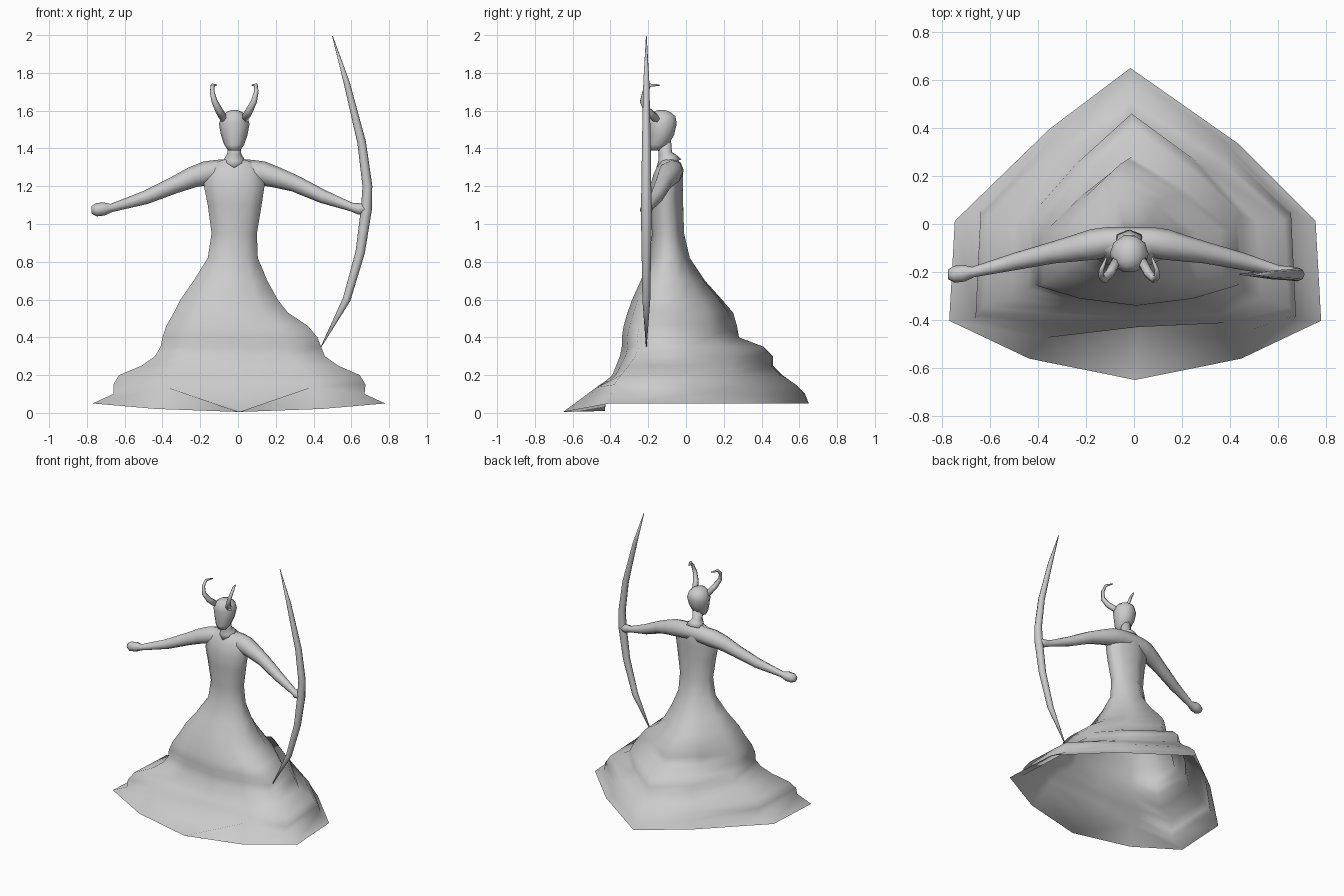
import bpy, bmesh, math
from mathutils import Vector

grey = bpy.data.materials.new("stone grey")
grey.diffuse_color = (0.6, 0.6, 0.6, 1)


def loft(name, rings, cap_start=True, cap_end=True, folded=False):
    """Skin a list of equally long point rings into one smooth object."""
    bm = bmesh.new()
    rows = [[bm.verts.new(p) for p in ring] for ring in rings]
    n = len(rows[0])
    for k, (a, b) in enumerate(zip(rows, rows[1:])):
        for i in range(n):
            j = (i + 1) % n
            if folded and k == 0 and i in (0, n - 1):
                # front pleat: crease runs from the hem tip to the raised sides
                tip, side = (i, j) if i == 0 else (j, i)
                bm.faces.new((a[tip], a[side], b[side]))
                bm.faces.new((a[tip], b[side], b[tip]))
            else:
                bm.faces.new((a[i], a[j], b[j], b[i]))
    if cap_start:
        bm.faces.new(rows[0][::-1])
    if cap_end:
        bm.faces.new(rows[-1])
    bmesh.ops.recalc_face_normals(bm, faces=bm.faces)
    mesh = bpy.data.meshes.new(name)
    bm.to_mesh(mesh)
    bm.free()
    for face in mesh.polygons:
        face.use_smooth = True
    mesh.materials.append(grey)
    obj = bpy.data.objects.new(name, mesh)
    bpy.context.collection.objects.link(obj)
    return obj


def tube(name, path, sides=8):
    """Tapered tube through (x, y, z, radius) points."""
    pts = [Vector(p[:3]) for p in path]
    rings = []
    side = None
    for i, p in enumerate(pts):
        t = (pts[min(i + 1, len(pts) - 1)] - pts[max(i - 1, 0)]).normalized()
        if side is None:
            side = t.cross(Vector((0, 1, 0)))
        side = (side - t * side.dot(t)).normalized()
        up = t.cross(side)
        angles = [2 * math.pi * k / sides for k in range(sides)]
        rings.append([p + path[i][3] * (side * math.cos(a) + up * math.sin(a))
                      for a in angles])
    return loft(name, rings)


def dress_ring(z, xl, xr, yf, yb, v2, v3):
    """Ten-sided outline; v2 and v3 place the side corners front to back."""
    mid = (xl + xr) / 2
    half = [(0.57, v2 * 0.36), (1, v2), (0.97, v3), (0.56, (v3 + 1) / 2)]
    left = half[:3] + [(0.46, (v3 + 1) / 2 + 0.05)] if z < 0.3 else half
    outline = [(0, 0)] + half + [(0, 1)] + [(-u, v) for u, v in reversed(left)]
    ring = []
    for u, v in outline:
        x = mid + u * (xr - xl) / 2
        drop = 0.045 * max(0, 1 - v / 0.19) if z < 0.06 else 0
        ring.append([x - 0.02 * (v == 1), yf + v * (yb - yf), z - drop])
    return ring


# Gown with terraced folds, narrowing into the torso; open underneath
gown = [
    (0.05, -.77, .78, -.65, .65, .19, .51),
    (0.10, -.66, .67, -.52, .63, .11, .50),
    (0.15, -.66, .675, -.43, .58, .05, .46),
    (0.20, -.63, .645, -.39, .51, .05, .45),
    (0.25, -.51, .53, -.37, .46, .08, .45),
    (0.30, -.44, .46, -.35, .46, .10, .48),
    (0.35, -.41, .44, -.34, .41, .12, .48),
    (0.40, -.40, .42, -.34, .28, .13, .50),
    (0.46, -.38, .37, -.33, .27, .14, .50),
    (0.53, -.34, .265, -.31, .25, .16, .50),
    (0.60, -.305, .21, -.285, .19, .18, .53),
    (0.70, -.235, .155, -.24, .10, .24, .58),
    (0.82, -.16, .105, -.19, .02, .30, .65),
    (0.95, -.14, .10, -.18, -.01, .32, .67),
    (1.10, -.16, .125, -.19, -.015, .32, .67),
    (1.20, -.18, .14, -.19, -.015, .32, .67),
    (1.27, -.175, .135, -.17, -.015, .32, .67),
    (1.32, -.14, .10, -.145, -.025, .32, .67),
    (1.345, -.06, .02, -.13, -.05, .32, .67),
]
rings = [dress_ring(*r) for r in gown]
rings[1][0] = [0.02, -.43, .01]                 # pleat sinks at the front
for i in (1, 9):
    rings[1][i][1:] = [-.475, .135]
for i in (0, 1, 9):
    rings[2][i][2] = .165
loft("gown_and_torso", rings, cap_start=False, folded=True)

# Both arms and the shoulders in one sweep, ending in small fists
bow_side = [(.07, -.075, 1.278, .062), (.13, -.085, 1.268, .064),
            (.20, -.10, 1.248, .056), (.30, -.12, 1.215, .045),
            (.45, -.155, 1.145, .036), (.60, -.195, 1.09, .023),
            (.64, -.205, 1.08, .03), (.69, -.21, 1.08, .026)]
free_side = [(-.775, -.21, 1.075, .02), (-.75, -.21, 1.075, .035),
             (-.71, -.205, 1.08, .035), (-.67, -.20, 1.085, .022),
             (-.49, -.155, 1.14, .036), (-.34, -.12, 1.205, .045),
             (-.24, -.10, 1.248, .056), (-.17, -.085, 1.268, .064),
             (-.11, -.075, 1.278, .062)]
tube("arms", free_side + [(-.02, -.072, 1.285, .06)] + bow_side)

# Neck and egg-shaped head
tube("neck", [(-.02, -.09, 1.32, .07), (-.02, -.10, 1.35, .05),
              (-.02, -.11, 1.375, .036), (-.02, -.115, 1.44, .036)])
head = [(1.39, -.165, .032, .027), (1.42, -.145, .053, .055),
        (1.47, -.13, .07, .07), (1.53, -.125, .081, .08),
        (1.57, -.125, .068, .073), (1.593, -.13, .042, .05),
        (1.603, -.13, .015, .02)]
loft("head", [[(-.02 + rx * math.cos(k * math.pi / 5),
                cy + ry * math.sin(k * math.pi / 5), z) for k in range(10)]
              for z, cy, rx, ry in head])

# Curled horns, mirrored about the head
horn = [(.05, -.15, 1.55, .022), (.08, -.205, 1.60, .02),
        (.105, -.23, 1.65, .016), (.117, -.22, 1.70, .012),
        (.115, -.19, 1.735, .01), (.095, -.14, 1.735, .004)]
for name, s in (("right_horn", 1), ("left_horn", -1)):
    tube(name, [(-.02 + s * x, y, z, r) for x, y, z, r in horn], 6)

# Tall curved bow
tube("bow", [(.50, -.21, 1.995, .002), (.575, -.21, 1.75, .016),
             (.655, -.21, 1.43, .023), (.685, -.21, 1.20, .026),
             (.68, -.21, 1.08, .029), (.647, -.21, .85, .025),
             (.575, -.21, .60, .021), (.44, -.21, .35, .002)])
